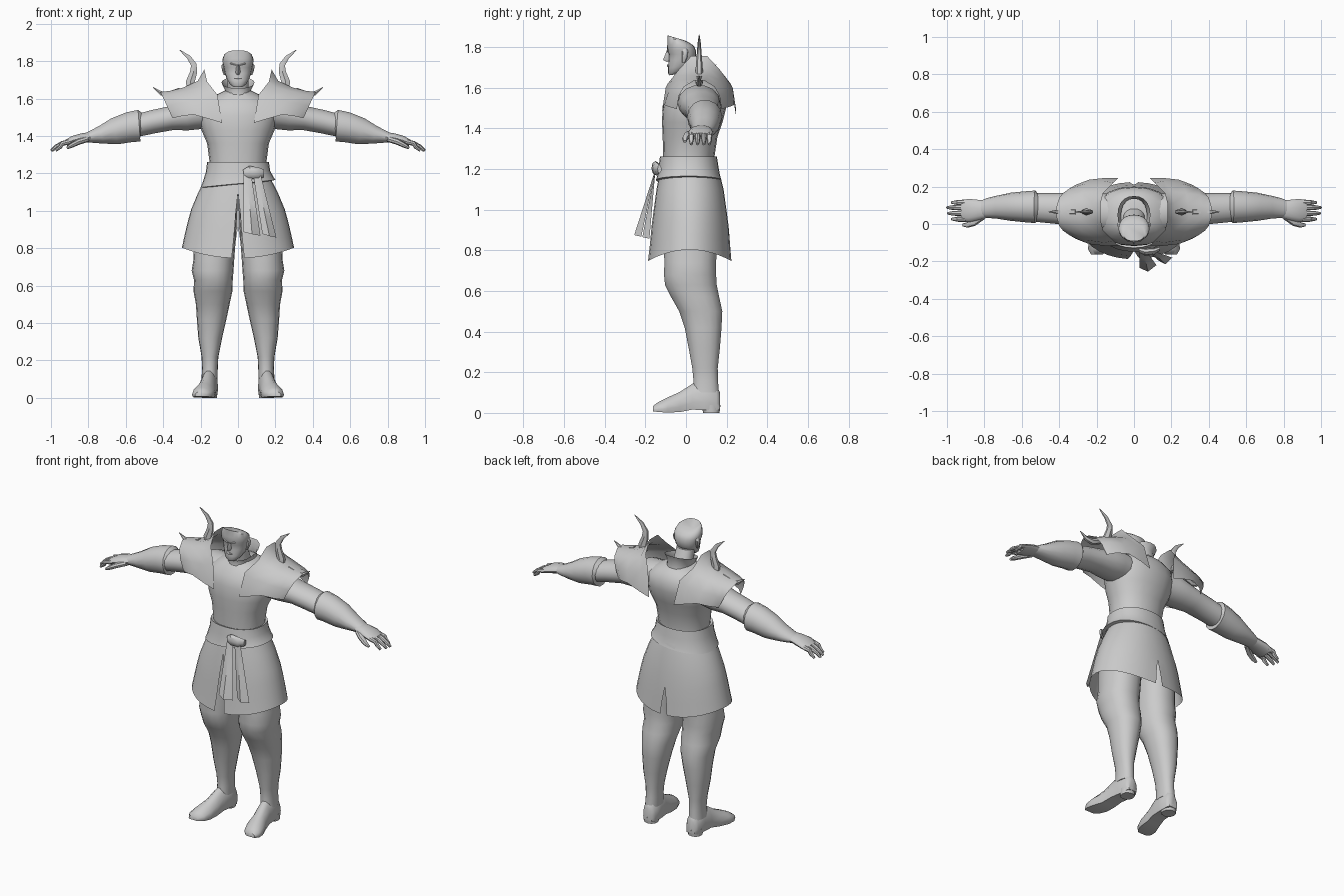
import bpy, bmesh, math
from mathutils import Vector

grey = bpy.data.materials.new("plain grey")
grey.diffuse_color = (0.6, 0.6, 0.6, 1)


def finish(name, bm, mirror=False, angle=40):
    bmesh.ops.recalc_face_normals(bm, faces=bm.faces)
    me = bpy.data.meshes.new(name)
    bm.to_mesh(me)
    bm.free()
    ob = bpy.data.objects.new(name, me)
    bpy.context.collection.objects.link(ob)
    me.materials.append(grey)
    bpy.ops.object.select_all(action='DESELECT')
    ob.select_set(True)
    bpy.context.view_layer.objects.active = ob
    bpy.ops.object.shade_smooth_by_angle(angle=math.radians(angle))
    if mirror:
        ob.modifiers.new("mirror", 'MIRROR').use_clip = False
    return ob


def loft(name, rings, closed=True, caps=True, **kw):
    """Skin a list of point rows; closed rows form a tube."""
    bm = bmesh.new()
    rows = [[bm.verts.new(p) for p in r] for r in rings]
    n = len(rows[0])
    for a, b in zip(rows, rows[1:]):
        for i in range(n if closed else n - 1):
            j = (i + 1) % n
            bm.faces.new((a[i], a[j], b[j], b[i]))
    if closed and caps:
        bm.faces.new(rows[0])
        bm.faces.new(rows[-1])
    return finish(name, bm, **kw)


def oval(z, x0, x1, y0, y1, n=20, power=0.9, tilt_x=0, tilt_y=0):
    """Horizontal rounded ring with optional tilt."""
    pts = []
    for i in range(n):
        a = 2 * math.pi * i / n
        c, s = math.cos(a), math.sin(a)
        x = (x0 + x1) / 2 + (x1 - x0) / 2 * math.copysign(abs(c) ** power, c)
        y = (y0 + y1) / 2 + (y1 - y0) / 2 * math.copysign(abs(s) ** power, s)
        pts.append((x, y, z + tilt_x * c + tilt_y * s))
    return pts


def sweep(name, stations, n=14, **kw):
    """Tube in the xz plane; stations are (x, y, z, half depth, half height)."""
    rings = []
    for i, (x, y, z, ry, rn) in enumerate(stations):
        p, q = stations[max(i - 1, 0)], stations[min(i + 1, len(stations) - 1)]
        t = Vector((q[0] - p[0], 0, q[2] - p[2])).normalized()
        nx, nz = -t.z, t.x
        rings.append([(x + nx * rn * math.sin(a), y + ry * math.cos(a), z + nz * rn * math.sin(a))
                      for a in (2 * math.pi * k / n for k in range(n))])
    return loft(name, rings, **kw)


# Torso
loft("torso", [oval(z, -h, h, f, b) for z, h, f, b in (
    (1.12, .155, -.11, .14), (1.26, .152, -.112, .14), (1.36, .165, -.115, .155),
    (1.43, .195, -.118, .18), (1.51, .215, -.115, .20), (1.57, .20, -.095, .195),
    (1.61, .14, -.06, .17), (1.64, .075, -.035, .13))])

# Neck and flared collar
loft("neck", [oval(1.60, -.06, .06, -.02, .10), oval(1.72, -.055, .055, -.045, .045)])
loft("collar", [oval(1.615, -.075, .075, -.06, .14, tilt_y=.02),
                oval(1.65, -.07, .07, -.05, .135, tilt_y=.025),
                oval(1.685, -.088, .088, -.055, .15, tilt_y=.03)], caps=False)

# Head
loft("head", [oval(z, -h, h, f, b, tilt_y=t) for z, h, f, b, t in (
    (1.665, .028, -.082, -.035, .004), (1.68, .045, -.088, .0, .01),
    (1.705, .060, -.088, .03, .01), (1.735, .070, -.086, .045, 0),
    (1.765, .076, -.084, .05, 0), (1.785, .081, -.094, .048, 0),
    (1.81, .083, -.092, .04, -.005), (1.835, .074, -.092, .015, -.012),
    (1.845, .058, -.092, -.005, -.013))])
loft("nose", [[(-.007, -.084, 1.785), (.007, -.084, 1.785), (0, -.094, 1.785)],
              [(-.015, -.08, 1.74), (.015, -.08, 1.74), (0, -.113, 1.737)],
              [(-.012, -.08, 1.73), (.012, -.08, 1.73), (0, -.095, 1.727)]])
sweep("brow", [(.008, -.088, 1.778, .008, .004), (.035, -.084, 1.786, .010, .007),
               (.065, -.055, 1.79, .008, .004)], n=6, mirror=True)
sweep("lips", [(-.022, -.084, 1.707, .004, .003), (0, -.089, 1.709, .006, .007),
               (.022, -.084, 1.707, .004, .003)], n=6)
loft("ear", [oval(z, .068, x, -.02, b, n=8) for z, x, b in (
    (1.725, .076, -.005), (1.75, .085, .008), (1.775, .089, .012), (1.79, .08, .005))], mirror=True)

# Arms: sleeve, wide cuff, hand and fingers
sweep("sleeve", [(.10, .055, 1.525, .10, .085), (.20, .065, 1.525, .105, .09),
                 (.28, .075, 1.505, .098, .078), (.36, .08, 1.495, .085, .066),
                 (.46, .085, 1.475, .08, .064), (.56, .09, 1.45, .075, .06)], mirror=True)
sweep("cuff", [(.515, .092, 1.452, .072, .066), (.528, .092, 1.455, .087, .087),
               (.58, .092, 1.447, .083, .083), (.66, .092, 1.425, .075, .073),
               (.73, .09, 1.407, .062, .050), (.79, .085, 1.395, .052, .032),
               (.82, .08, 1.39, .045, .024)], mirror=True)
sweep("palm", [(.78, .08, 1.395, .045, .024), (.83, .075, 1.39, .054, .026),
               (.88, .072, 1.378, .062, .024), (.92, .072, 1.362, .058, .017)], mirror=True)
for i, (y, end) in enumerate(((.026, .975), (.057, .995), (.088, 1.0), (.115, .975))):
    sweep(f"finger_{i + 1}", [(.90, y, 1.37, .014, .014), (.94, y, 1.36, .014, .013),
                              (end - .025, y, 1.342, .012, .011), (end, y, 1.322, .007, .007)],
          n=8, mirror=True)
sweep("thumb", [(.80, .045, 1.385, .02, .016), (.85, .01, 1.37, .02, .016),
                (.89, -.005, 1.35, .015, .013), (.915, -.005, 1.335, .008, .007)], n=8, mirror=True)

# Shoulder armour: rows run from the neck outwards, points from the crest down
crest = (((.18, .04, 1.755), (.165, .10, 1.69), (.11, .155, 1.62), (.085, .18, 1.47)),
         ((.215, .045, 1.695), (.20, .11, 1.66), (.16, .165, 1.60), (.15, .182, 1.49)),
         ((.29, .04, 1.66), (.28, .10, 1.64), (.26, .15, 1.585), (.24, .172, 1.515)),
         ((.36, .035, 1.642), (.355, .09, 1.62), (.345, .125, 1.57), (.31, .145, 1.505)),
         ((.415, .025, 1.635), (.40, .075, 1.605), (.38, .10, 1.56), (.35, .11, 1.495)))
rows = []
for r in crest:
    front = [(x, .065 - d, z) for x, d, z in reversed(r)]
    back = [(x, .065 + d, z) for x, d, z in r]
    rows.append(front + back)
loft("shoulder_plate", rows, closed=False, mirror=True, angle=50)
sweep("tall_horn", [(.25, .065, 1.65, .02, .028), (.255, .065, 1.69, .018, .027),
                    (.238, .065, 1.74, .014, .022), (.236, .065, 1.78, .011, .018),
                    (.262, .065, 1.82, .008, .013), (.312, .065, 1.86, .002, .002)],
      n=6, mirror=True)
sweep("outer_horn", [(.31, .065, 1.645, .02, .016), (.37, .065, 1.622, .018, .018),
                     (.41, .065, 1.628, .012, .013), (.455, .065, 1.66, .002, .002)],
      n=6, mirror=True)

# Belt
loft("belt", [oval(z, -h, h, f, b, n=28, tilt_x=t) for z, h, f, b, t in (
    (1.255, .15, -.11, .14, 0), (1.262, .165, -.128, .152, 0), (1.21, .172, -.135, .16, .004),
    (1.165, .19, -.142, .168, .015), (1.145, .20, -.148, .175, .02),
    (1.14, .18, -.13, .16, .02))], caps=False)

# Skirt: each half is open along the front and back slits
rows = []
for z, hx, f, b, gap_f, gap_b in ((1.18, .17, -.13, .165, 0, 0), (1.10, .212, -.145, .185, 0, 0),
                                  (1.0, .25, -.16, .20, .010, 0), (.93, .268, -.17, .21, .015, 0),
                                  (.85, .285, -.178, .217, .022, .012), (.775, .30, -.188, .224, .03, .02)):
    a0, a1, row = gap_f / hx, math.pi - gap_b / hx, []
    for i in range(17):
        a = a0 + (a1 - a0) * i / 16
        drop = .028 * math.cos(2 * a) * max(0, (1.1 - z) / .325)
        row.append((hx * math.sin(a) ** .95, (f + b) / 2 - (b - f) / 2 * math.cos(a), z - drop))
    rows.append(row)
loft("skirt_half", rows, closed=False, mirror=True)

# Sash knot and hanging tails
sweep("sash_knot", [(.03, -.14, 1.20, .014, .02), (.06, -.15, 1.205, .02, .035),
                    (.11, -.145, 1.20, .018, .032), (.14, -.13, 1.20, .01, .02)], n=8)
for k, (xt, xa, xb, y, z) in enumerate(((.05, .03, .12, -.235, .875), (.10, .13, .205, -.195, .865))):
    rings = []
    for t in (0, .35, .7, 1):
        l, r = xt - .02 + (xa - xt + .02) * t, xt + .02 + (xb - xt - .02) * t
        yy, zz = -.15 + (y + .15) * t, 1.20 + (z - 1.20) * t
        rings.append([(l, yy, zz + .012 * t), ((l + r) / 2, yy - .02 * t, zz),
                      (r, yy + .015 * t, zz - .008 * t), ((l + r) / 2, yy - .008 * t, zz)])
    loft(f"sash_tail_{k + 1}", rings)

# Legs
loft("leg", [oval(z, a, b, f, k, n=18) for z, a, b, f, k in (
    (1.12, .0, .16, -.09, .13), (1.0, .004, .215, -.11, .155), (.85, .012, .235, -.112, .155),
    (.74, .02, .238, -.108, .15), (.68, .024, .248, -.110, .15), (.63, .028, .235, -.105, .153),
    (.57, .03, .238, -.075, .165), (.50, .045, .225, -.035, .18), (.42, .062, .22, -.008, .176),
    (.32, .085, .212, .012, .168), (.22, .105, .195, .03, .157), (.16, .108, .192, .036, .158),
    (.10, .11, .195, .03, .163))], mirror=True)

# Feet, pointing slightly outwards, and raised heels
rings = []
for y, xc, hx, top, low in ((.168, .15, .03, .10, .02), (.15, .15, .042, .14, .014),
                            (.09, .152, .046, .16, .014), (.03, .158, .046, .145, .016),
                            (-.03, .168, .05, .105, .004), (-.09, .182, .06, .078, .002),
                            (-.135, .192, .054, .055, .004), (-.162, .198, .032, .035, .008)):
    rings.append([(xc + hx * math.cos(a) * (1 if math.sin(a) < .5 else .9), y,
                   low + (top - low) * (max(math.sin(a), -.35) + .35) / 1.35)
                  for a in (2 * math.pi * k / 14 for k in range(14))])
loft("foot", rings, mirror=True, angle=55)
loft("heel", [oval(0, .113, .193, .085, .165, n=12), oval(.04, .11, .195, .075, .17, n=12)], mirror=True)
